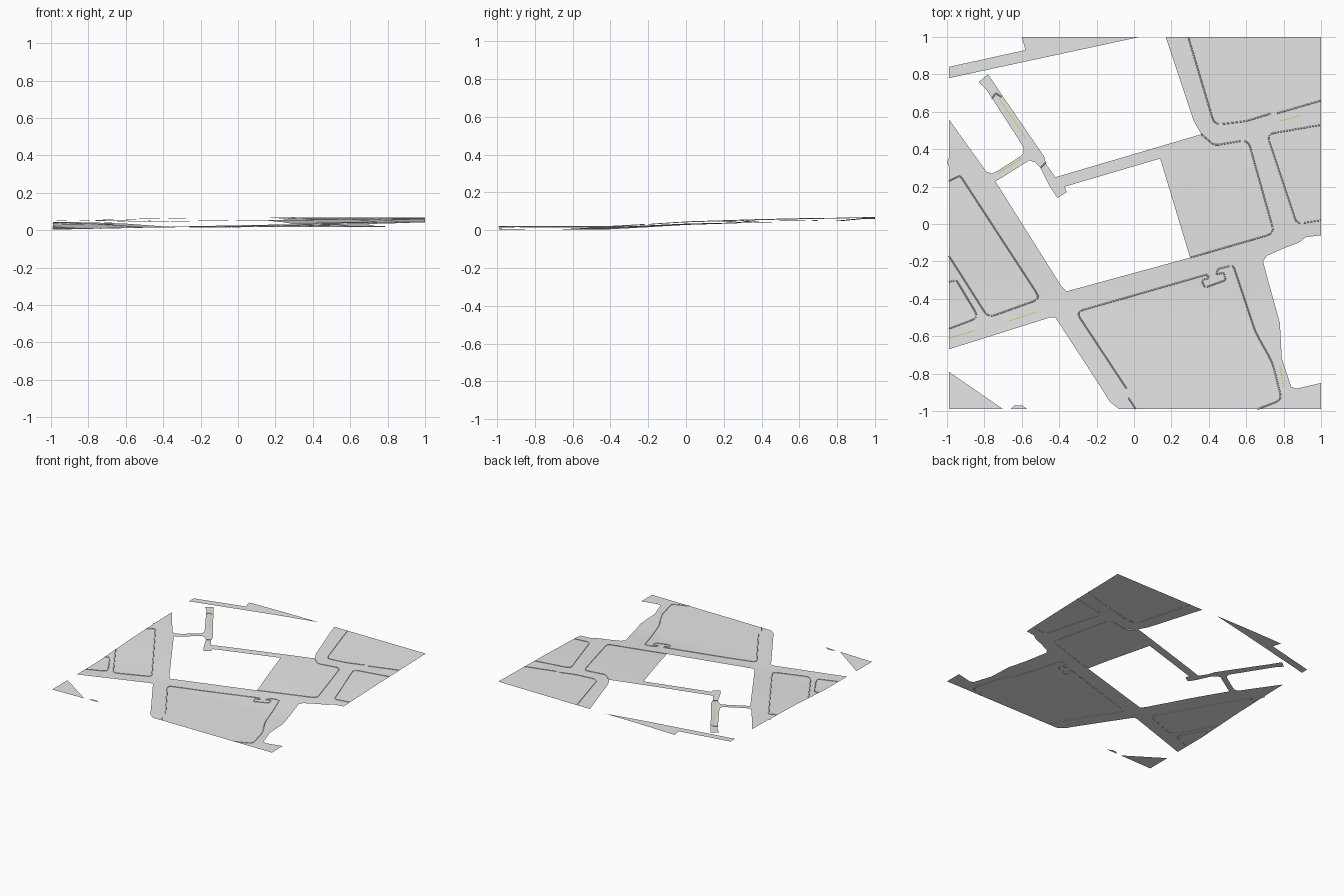
import bpy
import bmesh
from mathutils import Vector

cube = bpy.data.objects.get("Cube")
if cube:
    bpy.data.objects.remove(cube, do_unlink=True)


def make_material(name, colour):
    material = bpy.data.materials.new(name)
    material.use_nodes = True
    material.diffuse_color = colour
    shader = next(n for n in material.node_tree.nodes if n.type == 'BSDF_PRINCIPLED')
    shader.inputs["Base Color"].default_value = colour
    shader.inputs["Roughness"].default_value = 0.9
    return material


paving_grey = make_material("paving grey", (0.8, 0.8, 0.8, 1))
line_yellow = make_material("line yellow", (0.8, 0.58, 0.08, 1))

# Terrain: a gentle slope to the north, falling away to the west
SLOPE_Y = [(-1, 0.017), (-0.4, 0.019), (0, 0.042), (0.4, 0.055), (1, 0.067)]
SLOPE_X = [(-1, -0.014), (-0.3, -0.002), (0.3, 0), (1, 0.002)]


def interpolate(table, value):
    for (a, low), (b, high) in zip(table, table[1:]):
        if value <= b:
            break
    return low + (high - low) * (value - a) / (b - a)


def terrain(x, y):
    return interpolate(SLOPE_Y, y) + interpolate(SLOPE_X, x)


def add_object(name, bm, material):
    mesh = bpy.data.meshes.new(name)
    bm.to_mesh(mesh)
    bm.free()
    mesh.materials.append(material)
    obj = bpy.data.objects.new(name, mesh)
    bpy.context.scene.collection.objects.link(obj)
    return obj


def to_vectors(points):
    """Plan points are written in hundredths of a unit."""
    return [Vector((x, y, 0)) / 100 for x, y in points]


def ground_sheet(name, outline):
    """Fill an outline, cut it into a grid and drape it."""
    bm = bmesh.new()
    bm.faces.new([bm.verts.new(p) for p in to_vectors(outline)])
    bmesh.ops.triangulate(bm, faces=bm.faces[:])
    for axis in (Vector((1, 0, 0)), Vector((0, 1, 0))):
        for step in range(-9, 10):
            bmesh.ops.bisect_plane(bm, geom=bm.verts[:] + bm.edges[:] + bm.faces[:],
                                   plane_co=axis * step / 10, plane_no=axis)
    bm.normal_update()
    bmesh.ops.reverse_faces(bm, faces=[f for f in bm.faces if f.normal.z < 0])
    for v in bm.verts:
        v.co.z = terrain(v.co.x, v.co.y)
    obj = add_object(name, bm, paving_grey)
    obj.data.shade_smooth()


def rounded_path(points, radius=0.04, steps=4, spacing=0.1):
    """Round the inner corners, then sample the straights evenly."""
    pts = to_vectors(points)
    path = [pts[0]]
    for before, corner, after in zip(pts, pts[1:], pts[2:]):
        back, ahead = before - corner, after - corner
        reach = min(radius, back.length * 0.25, ahead.length * 0.25)
        start = corner + back.normalized() * reach
        end = corner + ahead.normalized() * reach
        for i in range(steps + 1):
            t = i / steps
            path.append(start.lerp(corner, t).lerp(corner.lerp(end, t), t))
    path.append(pts[-1])
    dense = [path[0]]
    for a, b in zip(path, path[1:]):
        count = int((b - a).length / spacing) + 1
        dense += [a.lerp(b, (i + 1) / count) for i in range(count)]
    return dense


def sweep(name, points, profile, material):
    """Run a profile of (offset, height) pairs along a draped path."""
    path = rounded_path(points)
    bm = bmesh.new()
    rings = []
    for i, p in enumerate(path):
        along = (path[min(i + 1, len(path) - 1)] - path[max(i - 1, 0)]).normalized()
        side = Vector((-along.y, along.x, 0))
        ring = []
        for offset, lift in profile:
            q = p + side * offset
            q.z = terrain(q.x, q.y) + lift
            ring.append(bm.verts.new(q))
        rings.append(ring)
    for r, s in zip(rings, rings[1:]):
        for i in range(len(profile) - 1):
            bm.faces.new((r[i + 1], s[i + 1], s[i], r[i]))
    add_object(name, bm, material)


# Ground sheets
ground_sheet("west_block", [
    (-99, 56), (-79, 28), (-73, 21), (-39, -33), (-36, -36), (-42, -50), (-45, -50),
    (-99, -67), (-99, 31), (-100, 33), (-99, 35)])
ground_sheet("lane_link", [
    (-79, 28), (-76, 27), (-72, 29), (-61, 36), (-59, 38), (-59, 41),
    (-50, 30), (-53, 33), (-56, 34), (-72, 24), (-74, 23), (-73, 21)])
ground_sheet("narrow_lane", [
    (-83, 76), (-78, 80), (-72, 71), (-48, 36), (-47, 32),
    (-42, 25), (36, 48), (14, 35), (-37, 20), (-36, 17), (-41, 14), (-45, 20),
    (-50, 30), (-59, 41), (-79, 72)])
ground_sheet("east_block", [
    (17, 100), (100, 100), (100, -6), (92, -7), (88, -10), (80, -13), (71, -17),
    (69, -20), (73, -35), (78, -53), (79, -72), (84, -87), (87, -88), (100, -85),
    (100, -99), (-8, -99), (-13, -95), (-16, -90), (-42, -50), (-36, -36),
    (30, -18), (14, 35), (36, 48), (32, 55)])
ground_sheet("north_strip", [(-99, 84), (-58, 93), (-60, 100), (3, 100), (-99, 78)])
ground_sheet("south_west_corner", [(-99, -79), (-70, -99), (-99, -99)])
ground_sheet("south_verge", [(-66, -99), (-64, -97), (-60, -97), (-57, -99)])

# Kerbs: low raised edging around the blocks
KERBS = {
    "west_kerb": [(-99, 23), (-93, 26), (-50, -40), (-78, -50), (-99, -17)],
    "west_yard_kerb": [(-99, -31), (-95, -30), (-83, -50), (-99, -56)],
    "south_kerb_end": [(1, -99), (-3, -93)],
    "south_kerb": [(-4, -88), (-31, -47), (39, -27), (40, -29), (36, -30), (38, -34),
                   (49, -30), (48, -26), (44, -27), (45, -24), (53, -22), (65, -58),
                   (74, -74), (79, -94), (66, -99)],
    "middle_kerb": [(30, -18), (75, -5), (61, 45), (43, 42), (36, 48)],
    "north_kerb": [(29, 100), (43, 53), (60, 55), (73, 59)],
    "north_kerb_end": [(76, 59), (100, 66)],
    "east_kerb": [(100, 53), (71, 48), (87, 0), (100, 2)],
    "lane_top_kerb": [(-76, 67), (-74, 70), (-71, 68)],
    "lane_low_kerb": [(-50, 30), (-47, 33)],
}
KERB_PROFILE = [(0.004, -0.001), (0.002, 0.003), (-0.002, 0.003), (-0.004, -0.001)]
for name, points in KERBS.items():
    sweep(name, points, KERB_PROFILE, paving_grey)

# Painted centre lines on the roads
LINES = {
    "lane_line": [(-72, 67), (-58, 46)],
    "link_line": [(-73, 27), (-60, 35)],
    "west_road_line": [(-67, -52), (-52, -47)],
    "far_west_road_line": [(-99, -61), (-85, -57)],
    "south_road_line": [(78, -76), (80, -87)],
    "east_road_line": [(78, 55), (89, 58)],
}
for name, points in LINES.items():
    sweep(name, points, [(0.002, 0.001), (-0.002, 0.001)], line_yellow)
